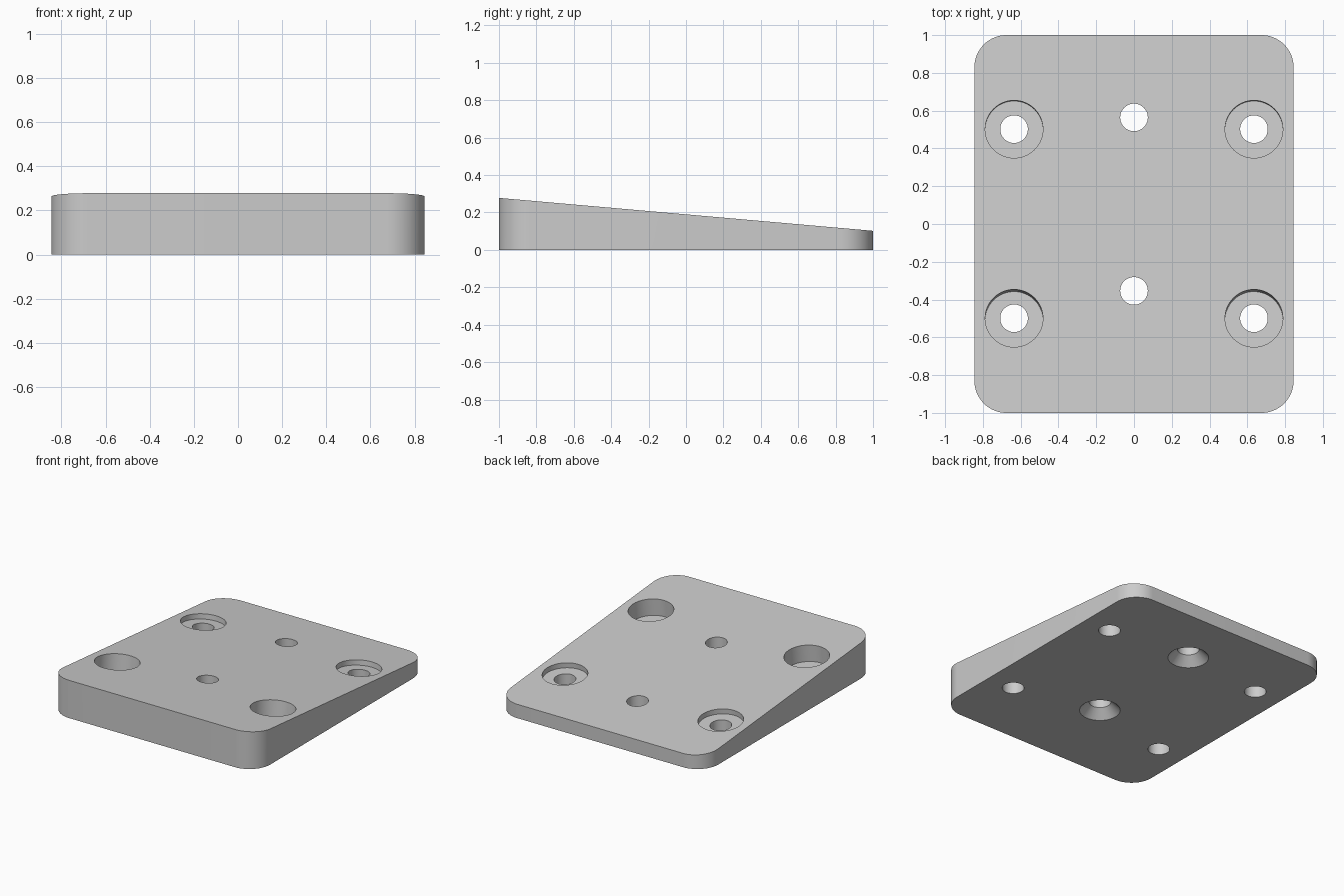
import bpy
import bmesh
import math
from mathutils import Matrix

if "Cube" in bpy.data.objects:
    bpy.data.objects.remove(bpy.data.objects["Cube"])

HALF_W, HALF_L, CORNER = 0.845, 1.0, 0.17
Z_FRONT, Z_BACK = 0.278, 0.102
SLOPE = (Z_FRONT - Z_BACK) / (2 * HALF_L)
TILT = math.atan(SLOPE)
HOLE_R, BORE_R, SINK_R = 0.073, 0.153, 0.136
BORE_FLOOR = 0.108


def top_z(y):
    return Z_FRONT - SLOPE * (y + HALF_L)


def finish(bm, name):
    bmesh.ops.recalc_face_normals(bm, faces=bm.faces[:])
    mesh = bpy.data.meshes.new(name)
    bm.to_mesh(mesh)
    bm.free()
    obj = bpy.data.objects.new(name, mesh)
    bpy.context.collection.objects.link(obj)
    return obj


def cutter(name, x, y, z0, z1, r0, r1, tilt=0.0):
    """Cone or cylinder from local z0 to z1, tilted about the sloped top."""
    bm = bmesh.new()
    pivot = top_z(y)
    mat = (Matrix.Translation((x, y, pivot)) @ Matrix.Rotation(-tilt, 4, 'X')
           @ Matrix.Translation((0, 0, (z0 + z1) / 2 - pivot)))
    bmesh.ops.create_cone(bm, cap_ends=True, segments=64, radius1=r0,
                          radius2=r1, depth=z1 - z0, matrix=mat)
    obj = finish(bm, name)
    obj.hide_render = True
    return obj


# Rounded rectangular wedge plate
bm = bmesh.new()
outline = []
for i, (sx, sy) in enumerate([(1, 1), (-1, 1), (-1, -1), (1, -1)]):
    for k in range(17):
        a = math.pi / 2 * (i + k / 16)
        outline.append((sx * (HALF_W - CORNER) + CORNER * math.cos(a),
                        sy * (HALF_L - CORNER) + CORNER * math.sin(a)))
base = bm.faces.new([bm.verts.new((x, y, 0)) for x, y in outline])
top = bmesh.ops.extrude_face_region(bm, geom=[base], use_keep_orig=True)
for v in top["geom"]:
    if isinstance(v, bmesh.types.BMVert):
        v.co.z = top_z(v.co.y)
plate = finish(bm, "wedge_plate")

# Four bolt holes with counterbores square to the sloping top
cutters = []
for x in (-0.635, 0.635):
    for y in (-0.499, 0.502):
        cutters.append(cutter("counterbore_cutter", x, y, BORE_FLOOR, 0.5,
                              BORE_R, BORE_R, TILT))
        cutters.append(cutter("bolt_hole_cutter", x, y, -0.1, 0.5,
                              HOLE_R, HOLE_R))

# Two centre holes, countersunk from underneath
for y in (-0.354, 0.564):
    cutters.append(cutter("centre_hole_cutter", 0, y, -0.1, 0.5,
                          HOLE_R, HOLE_R))
    extra = 0.02
    cutters.append(cutter("countersink_cutter", 0, y, -extra,
                          SINK_R - HOLE_R + extra, SINK_R + extra,
                          HOLE_R - extra))

bpy.context.view_layer.objects.active = plate
plate.select_set(True)
for c in cutters:
    mod = plate.modifiers.new("cut", 'BOOLEAN')
    mod.operation = 'DIFFERENCE'
    mod.solver = 'EXACT'
    mod.object = c
    bpy.ops.object.modifier_apply(modifier=mod.name)
for c in cutters:
    bpy.data.objects.remove(c, do_unlink=True)

# Plain grey finish, smooth on the curved walls
grey = bpy.data.materials.new("light_grey")
grey.diffuse_color = (0.6, 0.6, 0.6, 1.0)
grey.use_nodes = True
grey.node_tree.nodes["Principled BSDF"].inputs["Base Color"].default_value = grey.diffuse_color
plate.data.materials.clear()
plate.data.materials.append(grey)
bpy.ops.object.shade_smooth_by_angle(angle=math.radians(30))
